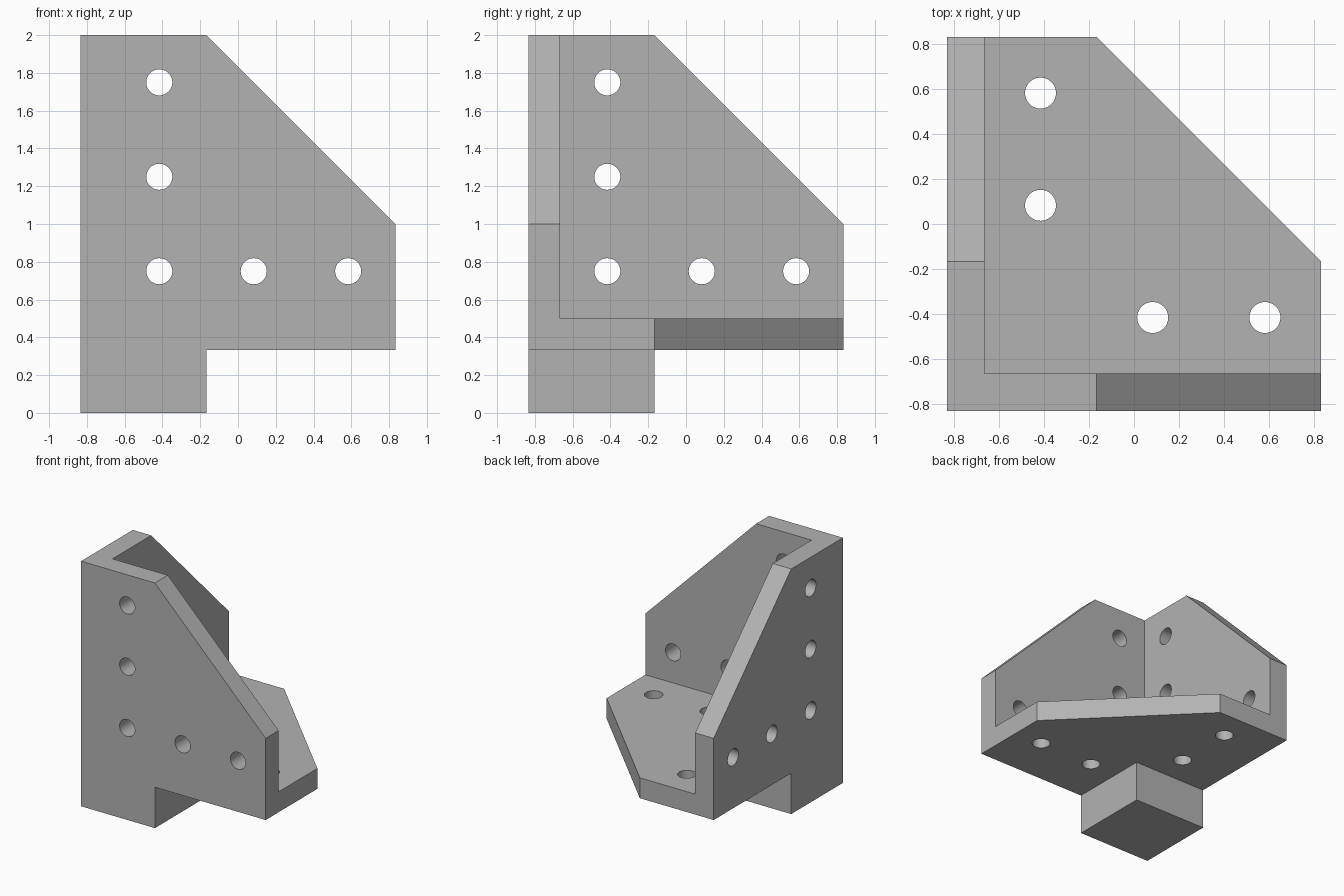
import bpy
from math import pi
from mathutils import Matrix, Vector

if "Cube" in bpy.data.objects:
    bpy.data.objects.remove(bpy.data.objects["Cube"])

U = 1 / 6                              # wall thickness, the module of the part
CORNER = Vector((-5, -5, 2)) * U       # outer corner where the three walls meet
AXES = [Vector((1, 0, 0)), Vector((0, 1, 0)), Vector((0, 0, 1))]

grey = bpy.data.materials.new("plain grey")
grey.use_nodes = True
grey.diffuse_color = (0.45, 0.45, 0.45, 1)
grey.node_tree.nodes["Principled BSDF"].inputs["Base Color"].default_value = (0.45, 0.45, 0.45, 1)


def box(name, low, high):
    """Box between two points given in modules from the corner."""
    low, high = Vector(low), Vector(high)
    bpy.ops.mesh.primitive_cube_add(size=1)
    ob = bpy.context.object
    ob.name = name
    ob.data.transform(Matrix.Translation(CORNER + (low + high) / 2 * U)
                      @ Matrix.Diagonal(((high - low) * U).to_4d()))
    ob.data.materials.append(grey)
    return ob


def cut(cutter):
    """Subtract a cutter from the bracket and discard it."""
    cutter.hide_render = True
    bpy.context.view_layer.update()
    bpy.context.view_layer.objects.active = bracket
    mod = bracket.modifiers.new("cut", "BOOLEAN")
    mod.operation = "DIFFERENCE"
    mod.solver = "EXACT"
    mod.object = cutter
    bpy.ops.object.modifier_apply(modifier=mod.name)
    bpy.data.objects.remove(cutter)


def hole(axis, a, b):
    """Bolt hole through the wall facing the axis, at a and b along the others."""
    others = [v for v in AXES if v != axis]
    centre = CORNER + (axis * 0.5 + others[0] * a + others[1] * b) * U
    bpy.ops.mesh.primitive_cylinder_add(vertices=48, radius=0.069, depth=2.2 * U)
    ob = bpy.context.object
    turn = axis.to_track_quat("Z", "Y").to_matrix().to_4x4()
    ob.data.transform(Matrix.Translation(centre) @ turn)
    ob.data.materials.append(grey)
    cut(ob)


# Solid block, hollowed to three walls, with a square foot left below the corner
bracket = box("corner_bracket", (0, 0, -2), (10, 10, 10))
cut(box("inner_space", (1, 1, 1), (12, 12, 12)))
cut(box("foot_side", (4, -1, -3), (12, 12, 0)))
cut(box("foot_back", (-1, 4, -3), (12, 12, 0)))

# Sloped outer corner on each wall
for axis in AXES:
    others = [v for v in AXES if v != axis]
    normal = (others[0] + others[1]).normalized()
    wedge = box("slope", (-10, -10, -10), (10, 10, 10))
    wedge.data.transform(Matrix.Translation(-CORNER))
    wedge.data.transform(Matrix.Translation(CORNER + (others[0] + others[1]) * 7 * U + normal * 10 * U)
                         @ Matrix.Rotation(pi / 4, 4, axis))
    cut(wedge)

# Bolt holes in an L on each wall; the foot covers the floor's corner one
SPOTS = [(2.5, 5.5), (2.5, 8.5), (5.5, 2.5), (8.5, 2.5), (2.5, 2.5)]
for axis in AXES:
    for a, b in SPOTS[:4] if axis.z else SPOTS:
        hole(axis, a, b)

bpy.ops.object.select_all(action="DESELECT")
bracket.select_set(True)
bpy.context.view_layer.objects.active = bracket
bpy.ops.object.shade_smooth_by_angle()
